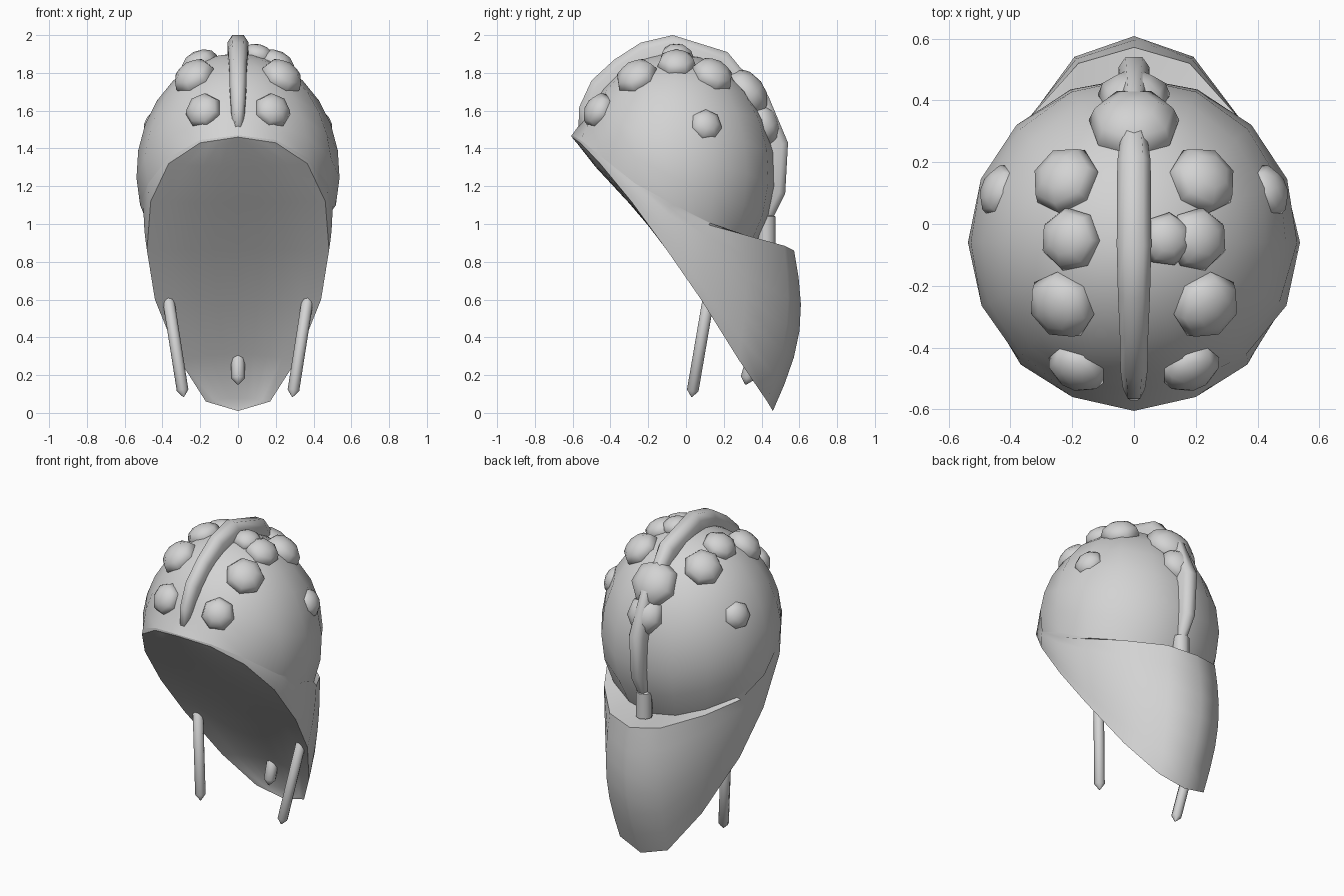
import bpy, bmesh, math
from mathutils import Vector

if "Cube" in bpy.data.objects:
    bpy.data.objects.remove(bpy.data.objects["Cube"])

C = Vector((0, -0.06, 1.27))          # dome centre
R = Vector((0.538, 0.538, 0.635))     # dome radii

grey = bpy.data.materials.new("light_grey")
grey.diffuse_color = (0.65, 0.65, 0.65, 1)
grey.use_nodes = True
grey.node_tree.nodes["Principled BSDF"].inputs["Base Color"].default_value = grey.diffuse_color


def finish(bm, name, angle=60, fix_normals=True):
    if fix_normals:
        bmesh.ops.recalc_face_normals(bm, faces=bm.faces)
    me = bpy.data.meshes.new(name)
    bm.to_mesh(me)
    bm.free()
    me.materials.append(grey)
    ob = bpy.data.objects.new(name, me)
    bpy.context.collection.objects.link(ob)
    bpy.ops.object.select_all(action='DESELECT')
    ob.select_set(True)
    bpy.context.view_layer.objects.active = ob
    bpy.ops.object.shade_smooth_by_angle(angle=math.radians(angle))
    return ob


def loft(name, rings, closed_ends=False, angle=60, fix=True, loop=True):
    """Skin a list of rings, or of open rows when loop is off."""
    bm = bmesh.new()
    vs = [[bm.verts.new(p) for p in ring] for ring in rings]
    n = len(rings[0])
    for a, b in zip(vs, vs[1:]):
        for i in range(n if loop else n - 1):
            j = (i + 1) % n
            bm.faces.new((a[i], b[i], b[j], a[j]))
    if closed_ends:
        bm.faces.new(vs[0])
        bm.faces.new(vs[-1])
    bmesh.ops.remove_doubles(bm, verts=bm.verts, dist=0.0005)
    return finish(bm, name, angle, fix)


def mirror_ring(half):
    """Front-to-back half ring on +x, completed on -x."""
    return half + [Vector((-p.x, p.y, p.z)) for p in half[-2:0:-1]]


# Half rings for the upper and lower flap edge, front to back
TOP = [Vector(p) for p in (
    (0, -.605, 1.47), (.2, -.56, 1.445), (.37, -.44, 1.35), (.475, -.27, 1.215), (.5, -.09, 1.09),
    (.475, .12, .995), (.36, .32, .94), (.18, .52, .885), (0, .572, .86))]
LOW = [Vector(p) for p in (
    (0, -.605, 1.46), (.2, -.56, 1.43), (.367, -.455, 1.32), (.462, -.29, 1.12), (.482, -.1, .86),
    (.44, .08, .6), (.31, .28, .28), (.17, .43, .06), (0, .46, .01))]
BULGE = (0, 0, 0, .005, .005, .01, .02, .062, .085)

# Dome: 16 sided ellipsoid running down to the sloping rim
rows = []
for k in range(9):
    half = []
    for i in range(9):
        a = -math.pi / 2 + i * math.pi / 8
        rim = math.asin((TOP[i].z + (0 if i < 4 else .01) - C.z) / R.z)
        lat = math.pi / 2 + (rim - math.pi / 2) * k / 8
        half.append(C + Vector((R.x * math.cos(lat) * math.cos(a),
                                R.y * math.cos(lat) * math.sin(a), R.z * math.sin(lat))))
    if k == 8:                         # brow edge meets the flap
        for i in range(4):
            half[i] = TOP[i].copy()
    half[0].x = half[8].x = 0
    rows.append(mirror_ring(half))
rim_half = half
loft("dome", rows, fix=False)

# Neck flap: lip from the dome rim outward, then the bulging wall
rows = [mirror_ring(rim_half)]
for k in range(7):
    s = k / 6
    half = []
    for t, l, b in zip(TOP, LOW, BULGE):
        out = Vector((t.x, t.y + .06, 0)).normalized()
        half.append(t.lerp(l, s) + out * b * math.sin(math.pi * s))
    rows.append(mirror_ring(half))
loft("neck_flap", rows, fix=False)

# Face panel: closes the slanted opening, hollowed toward the bottom
HOLLOW = (0, -.015, -.03, -.015, .01, .04, .05, .03, 0)
inward = Vector((0, .81, .59))
rows = []
for p, h in zip(LOW, HOLLOW):
    rows.append([Vector((p.x * f / 4, p.y, p.z)) + inward * h * (1 - (f / 4) ** 2)
                 for f in range(-4, 5)])
loft("face_panel", rows, fix=False, loop=False)


# Bumps: flattened seven sided knobs sitting on the dome
def bump(name, p, r, sink=0.0):
    d = Vector(p) - C
    d /= math.sqrt(sum((d[i] / R[i]) ** 2 for i in range(3)))
    n = Vector([d[i] / R[i] ** 2 for i in range(3)]).normalized()
    bm = bmesh.new()
    bmesh.ops.create_uvsphere(bm, u_segments=7, v_segments=6, radius=r)
    rot = n.to_track_quat('Z', 'Y')
    for v in bm.verts:
        v.co.z *= .68
        v.co = C + d - n * sink + rot @ v.co
    finish(bm, name)


PAIRS = [((.22, .14, 1.78), .117, .01), ((.2, -.05, 1.83), .105, .01),
         ((.23, -.26, 1.77), .117, .01), ((.19, -.48, 1.61), .1, .015),
         ((.47, .12, 1.54), .09, .03)]
for i, (p, r, sink) in enumerate(PAIRS):
    for side, s in (("right", 1), ("left", -1)):
        bump(f"bump_{side}_{i}", (p[0] * s, p[1], p[2]), r, sink)
bump("bump_upper_small", (.1, -.05, 1.87), .088)
bump("bump_back_upper", (0, .33, 1.7), .15, .02)
bump("bump_back_lower", (0, .42, 1.53), .12, .02)


# Crest: rounded narrow ridge following the dome
def crest(name, pts, widths, depth):
    rings = []
    for (y, z), w in zip(pts, widths):
        o = Vector((0, y, z))
        inward = (C - o).normalized() * depth
        rings.append([o + Vector((x * w, 0, 0)) + inward * f for x, f in
                      ((.55, 0), (1, .3), (1, 1), (-1, 1), (-1, .3), (-.55, 0))])
    loft(name, rings, True, 75)


crest("crest_front",
      [(-.57, 1.5), (-.565, 1.62), (-.5, 1.76), (-.38, 1.87), (-.24, 1.96), (-.07, 2.0),
       (.22, 1.91), (.36, 1.74)],
      [.022, .036, .044, .046, .052, .056, .054, .035], .13)
crest("crest_back",
      [(.38, 1.75), (.435, 1.68), (.54, 1.43), (.525, 1.16), (.46, 1.03)],
      [.03, .035, .05, .045, .03], .11)


# Rods: eight sided straps with pointed tips
def rod(name, a, b, r, tip=.035):
    a, b = Vector(a), Vector(b)
    d = (b - a).normalized()
    q = d.to_track_quat('Z', 'Y')
    rings = []
    for p, k in ((a, .4), (a + d * tip * .5, 1), (b - d * tip, 1), (b, .1)):
        rings.append([p + q @ Vector((math.cos(i * math.pi / 4) * r * k,
                                      math.sin(i * math.pi / 4) * r * k, 0)) for i in range(8)])
    loft(name, rings, True, 50)


for side, s in (("right", 1), ("left", -1)):
    rod("strap_" + side, (.375 * s, .125, .64), (.288 * s, .03, .085), .031)
rod("strap_back", (0, .37, .34), (0, .315, .15), .036)
rod("crest_peg", (0, .425, 1.05), (0, .425, .86), .05, .02)
